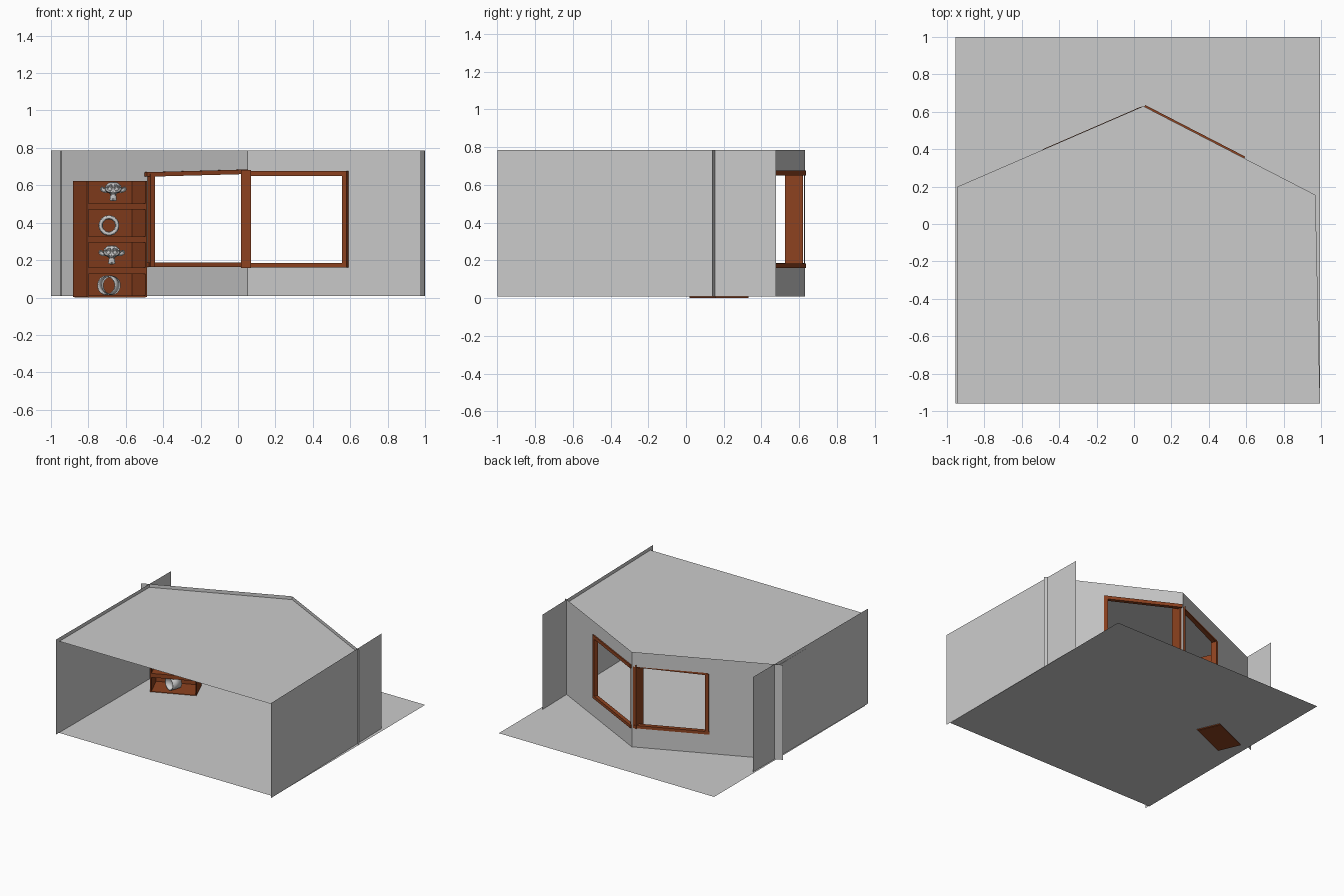
import bpy, bmesh, math
from mathutils import Vector, Matrix

if "Cube" in bpy.data.objects:
    bpy.data.objects.remove(bpy.data.objects["Cube"])

wood = bpy.data.materials.new("brown_wood")
wood.diffuse_color = (0.27, 0.055, 0.014, 1)
wood.use_nodes = True
wood.node_tree.nodes["Principled BSDF"].inputs["Base Color"].default_value = wood.diffuse_color


def mesh_object(name, verts, faces, mat=None):
    me = bpy.data.meshes.new(name)
    me.from_pydata(verts, [], faces)
    ob = bpy.data.objects.new(name, me)
    bpy.context.collection.objects.link(ob)
    if mat:
        me.materials.append(mat)
    return ob


def box(name, centre, size, angle=0, tilt=0):
    bm = bmesh.new()
    bmesh.ops.create_cube(bm, size=1)
    bm.transform(Matrix.Diagonal((*size, 1)))
    me = bpy.data.meshes.new(name)
    bm.to_mesh(me)
    bm.free()
    me.materials.append(wood)
    ob = bpy.data.objects.new(name, me)
    ob.location = centre
    ob.rotation_euler = (0, -tilt, angle)
    bpy.context.collection.objects.link(ob)
    return ob


def along(p, q, x):
    # y of the line p-q at a given x
    return p[1] + (q[1] - p[1]) * (x - p[0]) / (q[0] - p[0])


def wall(name, p, q, hole=None):
    # upright sheet from p to q, with an optional window hole (x0, x1, z0, z1)
    def ring(x0, x1, z0, z1, y):
        return [(x0, y[0], z0), (x1, y[1], z0), (x1, y[1], z1), (x0, y[0], z1)]
    verts = ring(p[0], q[0], Z0, Z1, (p[1], q[1]))
    if not hole:
        return mesh_object(name, verts, [(0, 1, 2, 3)])
    x0, x1, z0, z1 = hole
    verts += ring(x0, x1, z0, z1, (along(p, q, x0), along(p, q, x1)))
    faces = [(i, (i + 1) % 4, 4 + (i + 1) % 4, 4 + i) for i in range(4)]
    return mesh_object(name, verts, faces)


def bar(name, p, q, x0, x1, z0, z1, depth, inset, tilt=0):
    # frame member following the wall line p-q, pushed into the room by inset
    a = Vector((x0, along(p, q, x0), 0))
    b = Vector((x1, along(p, q, x1), 0))
    d = b - a
    ang = math.atan2(d.y, d.x)
    c = (a + b) / 2 + Vector((math.sin(ang), -math.cos(ang), 0)) * inset
    c.z = (z0 + z1) / 2
    return box(name, c, (d.length, depth, z1 - z0), ang, tilt)


# Room shell
Z0, Z1 = 0.008, 0.785
LEFT, PEAK, RIGHT = (-1.0, 0.175), (0.05, 0.63), (1.0, 0.14)
mesh_object("floor", [(-.955, -.96, Z0), (.995, -.96, Z0), (.995, 1, Z0), (-.955, 1, Z0)], [(0, 1, 2, 3)])
mesh_object("ceiling", [(-.945, -.96, .758), (.995, -.96, .758), (.97, along(PEAK, RIGHT, .97), .758),
                        (*PEAK, .758), (-.945, along(LEFT, PEAK, -.945), .758)], [(0, 1, 2, 3, 4)])
wall("left_wall", (-.95, -1), (-.94, .478))
wall("right_wall", (.997, -1), (.967, .478))
wall("back_wall_left", LEFT, PEAK, (-.475, .04, .175, .665))
wall("back_wall_right", PEAK, RIGHT, (.06, .578, .175, .663))

# Window frames
bar("left_window_top", LEFT, PEAK, -.5, .04, .653, .677, .035, .018, .025)
bar("left_window_sill", LEFT, PEAK, -.49, .04, .163, .187, .035, .015)
bar("left_window_post", LEFT, PEAK, -.485, -.46, .163, .66, .045, .02)
bar("right_window_top", PEAK, RIGHT, .055, .59, .65, .677, .03, .005)
bar("right_window_sill", PEAK, RIGHT, .055, .59, .16, .185, .03, .005)
bar("right_window_post", PEAK, RIGHT, .565, .59, .16, .677, .03, .005)
box("corner_post", (.043, .573, .42), (.053, .095, .523))

# Corner shelf unit, parallel to the back left wall
ANG = math.atan2(PEAK[1] - LEFT[1], PEAK[0] - LEFT[0])
CENTRE = Vector((-.685, .175, 0))
TURN = Matrix.Rotation(ANG, 3, 'Z')
W, D, H, T = .35, .19, .622, .008


def shelf_part(name, offset, size):
    box(name, CENTRE + TURN @ Vector(offset), size, ANG)


for side, s in (("left", -1), ("right", 1)):
    shelf_part("shelf_side_" + side, (s * (W - T) / 2, 0, .002 + H / 2), (T, D, H))
shelf_part("shelf_back", (0, (D - T) / 2, .002 + H / 2), (W - 2 * T, T, H))
for i, (z, t) in enumerate(((.006, .012), (.143, .033), (.31, .033), (.487, .033))):
    shelf_part(f"shelf_board_{i}", (0, -T / 2, z), (W - 2 * T, D - T, t))

# Carved animal heads on two of the shelves
for i, (x, z) in enumerate(((-.667, .567), (-.675, .228))):
    bpy.ops.mesh.primitive_monkey_add(size=2, location=(x, .16, z))
    ob = bpy.context.object
    ob.name = f"animal_head_{i}"
    ob.scale = (.052,) * 3

# Ring ornament standing on a shelf
bpy.ops.mesh.primitive_torus_add(major_radius=.044, minor_radius=.011, major_segments=48, minor_segments=12,
                                 location=(-.69, .16, .385), rotation=(math.pi / 2, 0, 0))
bpy.context.object.name = "ring_ornament"
bpy.ops.object.shade_smooth_by_angle()

# Open tube lying on the lowest board
bpy.ops.mesh.primitive_cylinder_add(vertices=32, radius=.052, depth=.08, end_fill_type='NOTHING',
                                    location=(-.69, .15, .065), rotation=(math.pi / 2, 0, -.35))
tube = bpy.context.object
tube.name = "tube_ornament"
tube.modifiers.new("thickness", 'SOLIDIFY').thickness = .006
bpy.ops.object.shade_smooth_by_angle()
